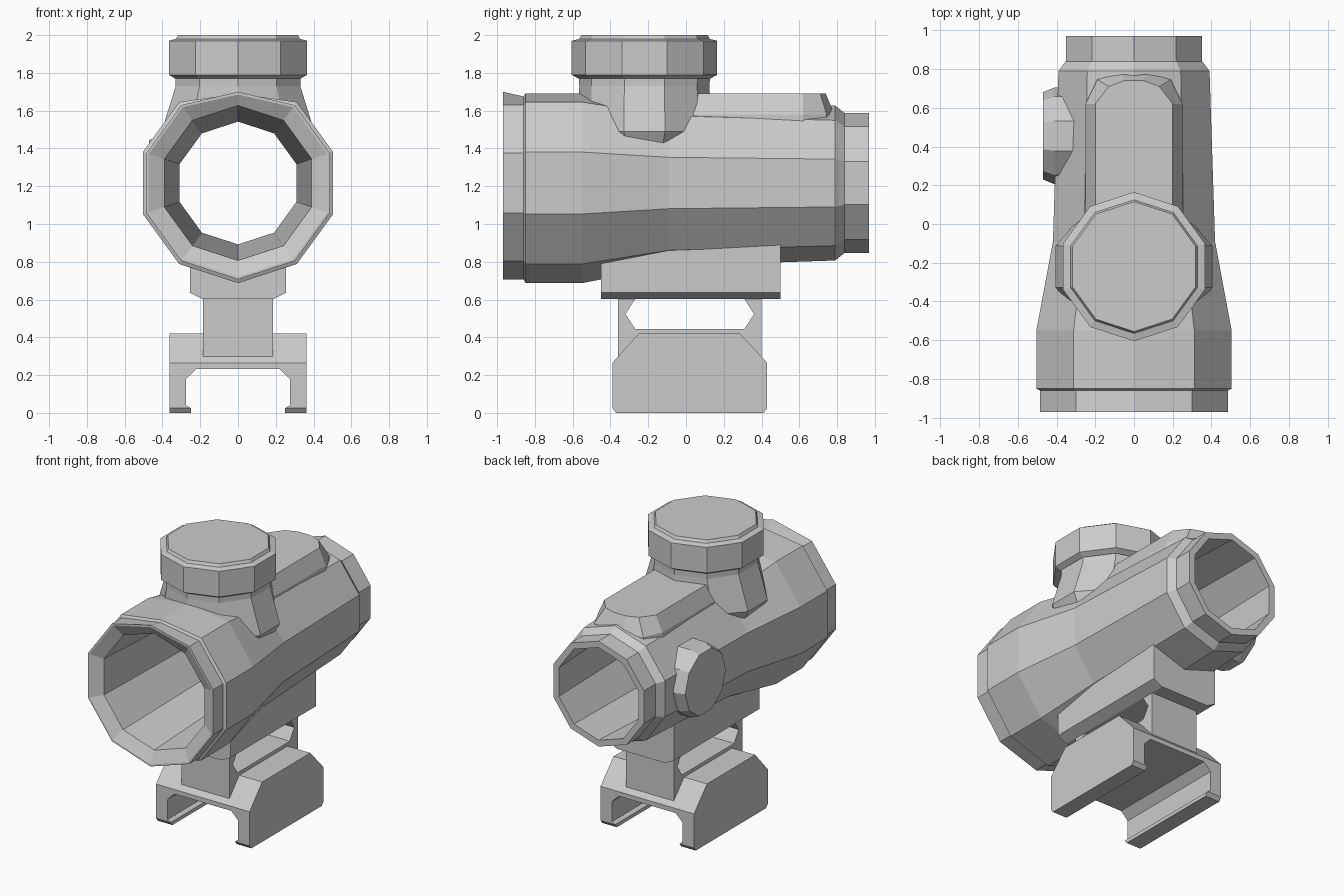
import bpy, bmesh
from math import sin, cos, pi

if "Cube" in bpy.data.objects:
    bpy.data.objects.remove(bpy.data.objects["Cube"])

CZ = 1.217  # height of the tube axis


def loft(name, rings, closed=False):
    """Skin a list of equal-length point rings; cap the ends or join them."""
    bm = bmesh.new()
    vs = [[bm.verts.new(p) for p in ring] for ring in rings]
    n = len(vs[0])
    pairs = list(zip(vs, vs[1:])) + ([(vs[-1], vs[0])] if closed else [])
    for a, b in pairs:
        for i in range(n):
            j = (i + 1) % n
            bm.faces.new((a[i], a[j], b[j], b[i]))
    if not closed:
        bm.faces.new(vs[0])
        bm.faces.new(vs[-1])
    bmesh.ops.recalc_face_normals(bm, faces=bm.faces)
    me = bpy.data.meshes.new(name)
    bm.to_mesh(me)
    bm.free()
    ob = bpy.data.objects.new(name, me)
    bpy.context.collection.objects.link(ob)
    return ob


def cut(ob, cutter):
    mod = ob.modifiers.new("cut", 'BOOLEAN')
    mod.operation = 'DIFFERENCE'
    mod.solver = 'EXACT'
    mod.object = cutter
    cutter.hide_render = True
    cutter.hide_viewport = True
    cutter.display_type = 'WIRE'


def deca(rx, ry=None):
    """Ten-sided ring, first point on +second axis."""
    ry = ry or rx
    return [(rx * sin(k * pi / 5), ry * cos(k * pi / 5)) for k in range(10)]


def tube_ring(y, r, top=None):
    ring = [(a, y, CZ + b) for a, b in deca(r)]
    if top:
        ring[0] = (0, y, top)
    return ring


def mirrored(half):
    return half + [(-a, b) for a, b in reversed(half)]


def along_y(name, prof, y0, y1):
    return loft(name, [[(a, y, b) for a, b in prof] for y in (y0, y1)])


def along_x(name, prof, hx):
    return loft(name, [[(x, a, b) for a, b in prof] for x in (-hx, hx)])


# Main tube: outer skin, rear rim, bore, front chamfer
loft("main_tube", [tube_ring(*s) for s in (
    (-.97, .51, 1.70), (-.86, .51, 1.675), (-.85, .53, 1.69), (-.55, .53, 1.69),
    (-.09, .44, 1.65), (.79, .41), (.84, .37), (.97, .37),
    (.97, .325), (-.93, .41), (-.97, .497, 1.685))], closed=True)

# Helper that keeps the bore clear of the attached parts
bore = loft("bore_cutter", [tube_ring(-1.1, .435), tube_ring(1.1, .335)])

# Turret neck and cap
TY = -.22


def turret_ring(z, rx, ry=None):
    return [(a, TY + b, z) for a, b in deca(rx, ry)]


neck = loft("turret_neck", [turret_ring(*s) for s in (
    (1.38, .36, .30), (1.49, .425, .35), (1.73, .347, .345), (1.80, .347, .347))])
cut(neck, bore)
loft("turret_cap", [turret_ring(*s) for s in (
    (1.77, .35), (1.79, .385), (1.97, .385), (1.98, .345), (2.0, .335))])

# Raised housing on top of the tube
top = mirrored([(.2, -.2), (.2, .62), (.13, .71), (.05, .74)])
base = mirrored([(.25, -.2), (.25, .62), (.19, .745), (.06, .785)])
housing = loft("top_housing", [[(x, y, 1.45) for x, y in base],
                               [(x, y, 1.58) for x, y in base],
                               [(x, y, 1.69) for x, y in top]])
cut(housing, bore)

# Side knob
knob = loft("side_knob", [[(x, .455 + b, 1.23 + a) for a, b in deca(r)]
                          for x, r in ((-.26, .25), (-.41, .25), (-.47, .225))])
cut(knob, bore)

# Mount: saddle under the tube
saddle = along_y("mount_saddle", mirrored([(.255, .95), (.255, .637), (.185, .602)]), -.45, .5)
cut(saddle, bore)

# Mount post with a six-sided slot
post = along_x("mount_post", [(-.36, .28), (.40, .28), (.40, .62), (-.36, .62)], .185)
slot = along_x("slot_cutter", [(-.27, .602), (-.32, .523), (-.27, .445),
                               (.31, .445), (.36, .523), (.31, .602)], .4)
cut(post, slot)

# Rail clamp with a channel running front to back
clamp = along_x("rail_clamp", [(-.39, .025), (-.39, .265), (-.25, .42), (.285, .42),
                               (.43, .265), (.43, .025), (.41, 0), (-.37, 0)], .363)
channel = along_y("channel_cutter", mirrored([(.25, -.1), (.25, .025), (.275, .04),
                                              (.275, .18), (.22, .233)]), -.6, .6)
cut(clamp, channel)
